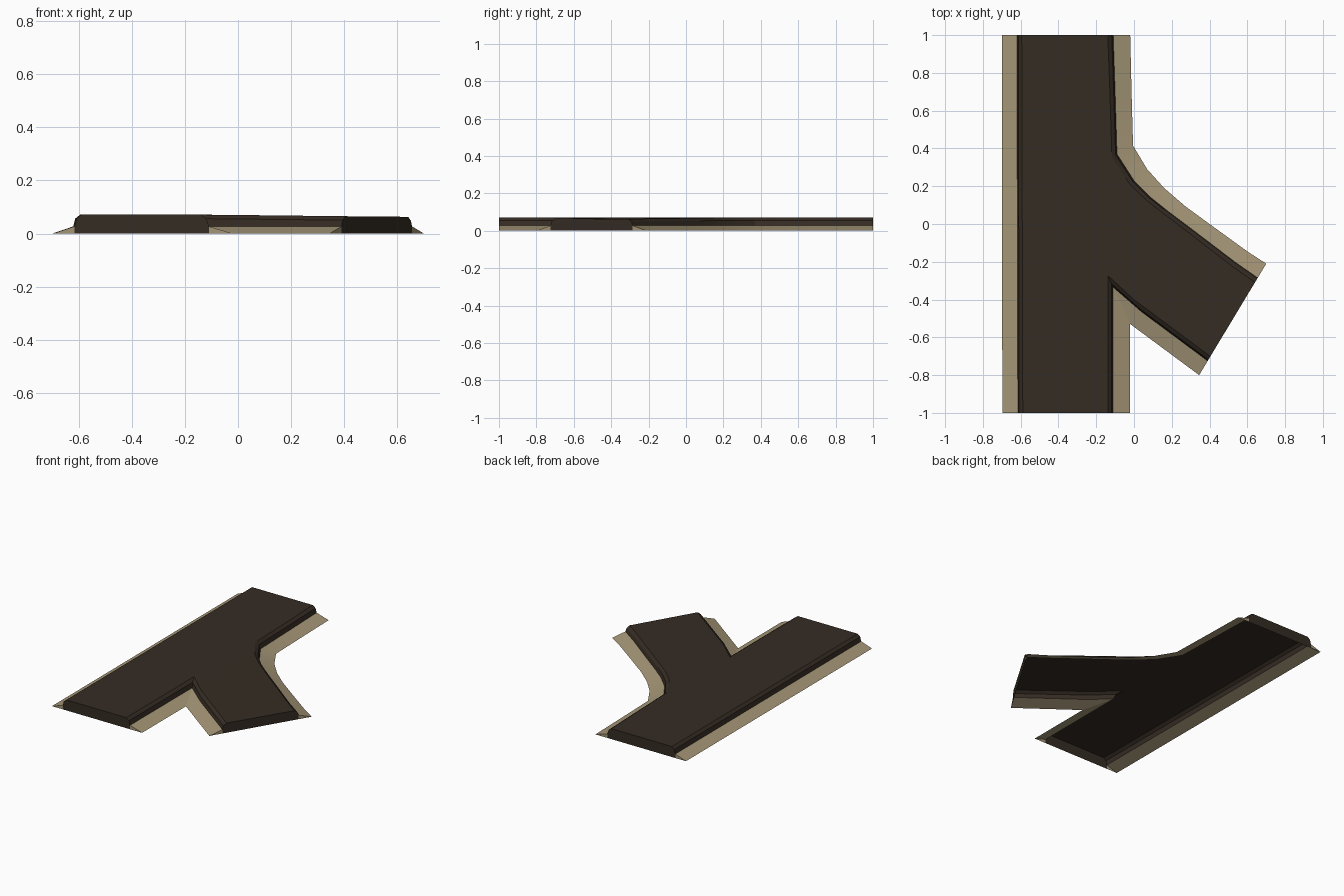
import bpy, bmesh
from mathutils import Vector

if "Cube" in bpy.data.objects:
    bpy.data.objects.remove(bpy.data.objects["Cube"])


def material(name, rgb):
    m = bpy.data.materials.new(name)
    m.diffuse_color = (*rgb, 1)
    m.use_nodes = True
    m.node_tree.nodes["Principled BSDF"].inputs["Base Color"].default_value = m.diffuse_color
    return m


DARK = material("dark earth", (0.036, 0.025, 0.017))
TAN = material("tan gravel", (0.37, 0.30, 0.18))

# Edge paths, counter-clockwise: (outer x, outer y, inner x, inner y)
LEFT = [(-.70, 1, -.62, 1), (-.697, -1, -.615, -1)]
NOTCH = [(-.02, -1, -.11, -1), (-.02, -.53, -.11, -.335),
         (.16, -.663, .04, -.465), (.345, -.80, .39, -.725)]
BEND = [(.70, -.21, .655, -.285), (.60, -.145, .54, -.205), (.40, .0, .31, -.03),
        (.27, .095, .19, .06), (.16, .19, .09, .14), (.07, .29, .0, .23),
        (-.005, .415, -.09, .37), (-.013, .70, -.10, .70), (-.02, 1, -.11, 1)]
PATHS = [LEFT, NOTCH, BEND]

# Cross-section: (distance from outer to inner edge, height)
PROFILE = [(0, 0), (1, .027), (1.09, .056), (1.32, .071)]


def section(p):
    """Points of the bank cross-section at one station, branch sinks slightly."""
    out, inn = Vector(p[:2]), Vector(p[2:])
    pts = []
    for t, z in PROFILE:
        q = out.lerp(inn, 1) + (inn - out) * (t - 1)
        if z > .03:
            z -= .008 * min(max((q.x + .1) / .7, 0), 1)
        pts.append(Vector((q.x, q.y, z)))
    return pts


def finish(name, faces, mat):
    bm = bmesh.new()
    for f in faces:
        bm.faces.new([bm.verts.new(v) for v in f])
    bmesh.ops.remove_doubles(bm, verts=bm.verts, dist=1e-5)
    bmesh.ops.triangulate(bm, faces=[f for f in bm.faces if len(f.verts) > 4])
    me = bpy.data.meshes.new(name)
    bm.to_mesh(me)
    bm.free()
    me.materials.append(mat)
    ob = bpy.data.objects.new(name, me)
    bpy.context.collection.objects.link(ob)
    bpy.ops.object.select_all(action='DESELECT')
    ob.select_set(True)
    bpy.context.view_layer.objects.active = ob
    bpy.ops.object.shade_smooth_by_angle(angle=.5)


banks = [[section(p) for p in path] for path in PATHS]


def strips(rings):
    return [(a[k], b[k], b[k + 1], a[k + 1]) for bank in banks
            for a, b in zip(bank, bank[1:]) for k in rings]


def foot(s):
    return Vector((s[1].x, s[1].y, 0))


# Roadbed: rounded edges, flat top and three end caps, open underneath
road = strips([1, 2])
road.append([s[3] for bank in banks for s in bank])
verge = strips([0])
for i, bank in enumerate(banks):
    a, b = bank[-1], banks[(i + 1) % 3][0]
    road.append([foot(a), foot(b), b[1], b[2], b[3], a[3], a[2], a[1]])
    # Gravel wedges beside each end cap
    verge += [(a[0], foot(a), a[1]), (foot(b), b[0], b[1])]

finish("roadbed", road, DARK)
finish("gravel_shoulder", verge, TAN)
